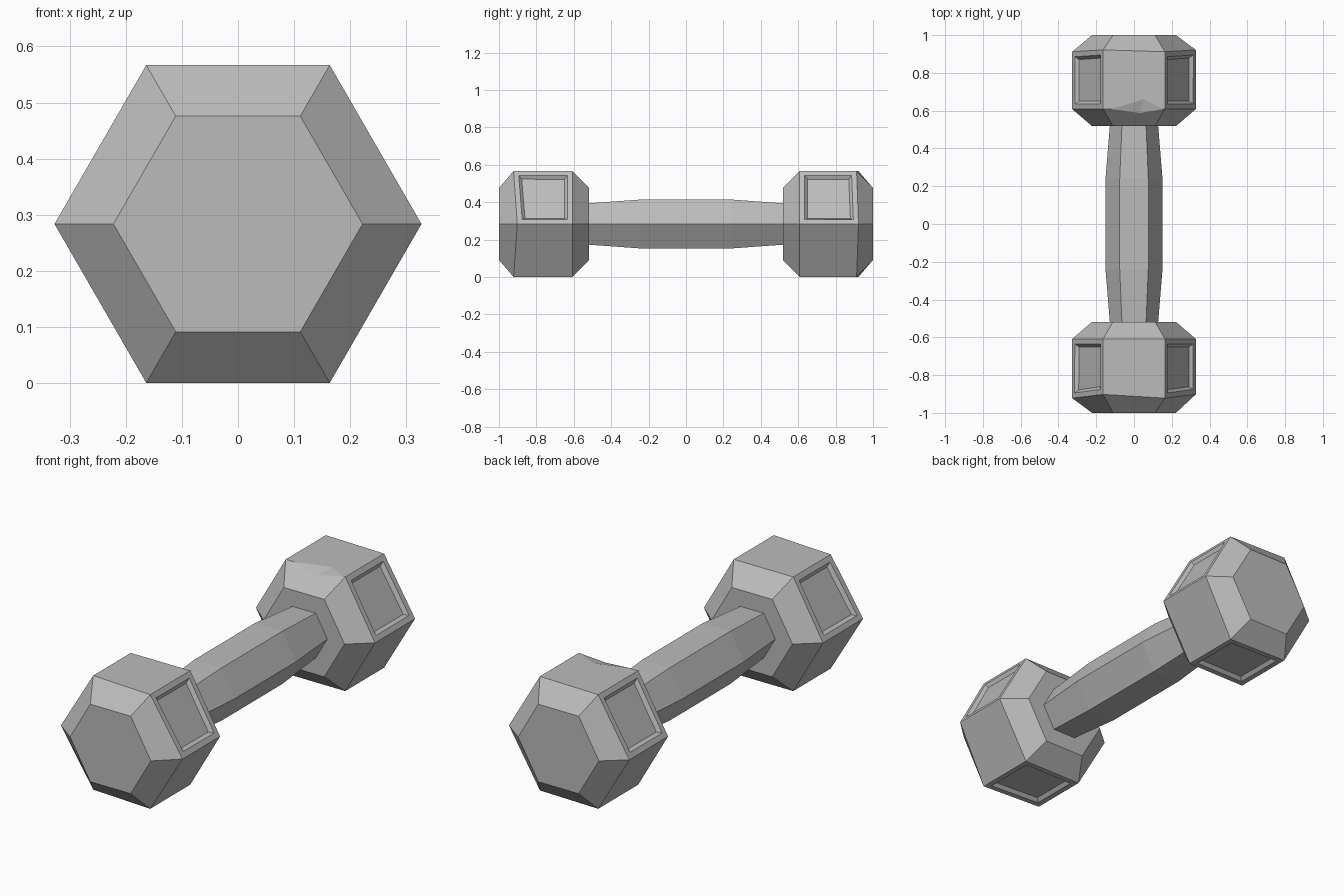
import bpy, bmesh
from math import cos, sin, radians

if "Cube" in bpy.data.objects:
    bpy.data.objects.remove(bpy.data.objects["Cube"], do_unlink=True)

AXIS_Z = 0.2835

grey = bpy.data.materials.new("iron grey")
grey.use_nodes = True
colour = (0.5, 0.5, 0.5, 1)
grey.diffuse_color = colour
grey.node_tree.nodes["Principled BSDF"].inputs["Base Color"].default_value = colour


def hex_ring(bm, radius, ys):
    """Six vertices around the bar axis; ys alternates from corner to corner."""
    return [bm.verts.new((radius * cos(radians(60 * k)), ys[k % len(ys)],
                          AXIS_Z + radius * sin(radians(60 * k)))) for k in range(6)]


def hex_solid(bm, rings):
    """Join hexagonal rings and cap both ends; returns the rows of side faces."""
    bm.faces.new(rings[0])
    bm.faces.new(rings[-1])
    return [[bm.faces.new((a[k], a[(k + 1) % 6], b[(k + 1) % 6], b[k])) for k in range(6)]
            for a, b in zip(rings, rings[1:])]


def finish(bm, name):
    bmesh.ops.recalc_face_normals(bm, faces=bm.faces)
    mesh = bpy.data.meshes.new(name)
    bm.to_mesh(mesh)
    bm.free()
    mesh.materials.append(grey)
    obj = bpy.data.objects.new(name, mesh)
    bpy.context.collection.objects.link(obj)
    return obj


def make_head(name, side, outer_ys, chipped):
    bm = bmesh.new()
    rings = [hex_ring(bm, r, [side * y for y in ys]) for r, ys in
             [(0.222, [0.518]), (0.327, [0.608]), (0.327, outer_ys), (0.222, [1.0])]]
    inner_bevel, body, _ = hex_solid(bm, rings)

    # Small chip on the upper inner edge
    if chipped:
        top = AXIS_Z + 0.327 * sin(radians(60))
        a, b, apex, low = [bm.verts.new((x, side * y, top - drop)) for x, y, drop in
                           [(-0.12, 0.608, 0), (0.155, 0.608, 0),
                            (0.05, 0.66, 0), (0.03, 0.588, 0.02)]]
        r0, r1, r2 = rings[:3]
        bmesh.ops.delete(bm, geom=[inner_bevel[1], body[1]], context="FACES_ONLY")
        for loop in [(r2[1], r2[2], r1[2], a, apex, b, r1[1]),
                     (r0[2], r0[1], r1[1], b, low, a, r1[2]),
                     (a, low, apex), (b, apex, low)]:
            bm.faces.new(loop)

    # Sunken panels on every other side
    bmesh.ops.recalc_face_normals(bm, faces=bm.faces)
    panels = [body[k] for k in (0, 2, 4)]
    bmesh.ops.inset_individual(bm, faces=panels, thickness=0.038)
    bmesh.ops.inset_individual(bm, faces=panels, thickness=0.022, depth=-0.016)
    return finish(bm, name)


make_head("front_weight", -1, [0.902, 0.922], False)
make_head("back_weight", 1, [0.922, 0.912], True)

# Handle, slightly swollen in the middle
bm = bmesh.new()
hex_solid(bm, [hex_ring(bm, r, [y]) for r, y in
               [(0.127, -0.53), (0.151, -0.24), (0.151, 0.24), (0.127, 0.53)]])
finish(bm, "handle")
